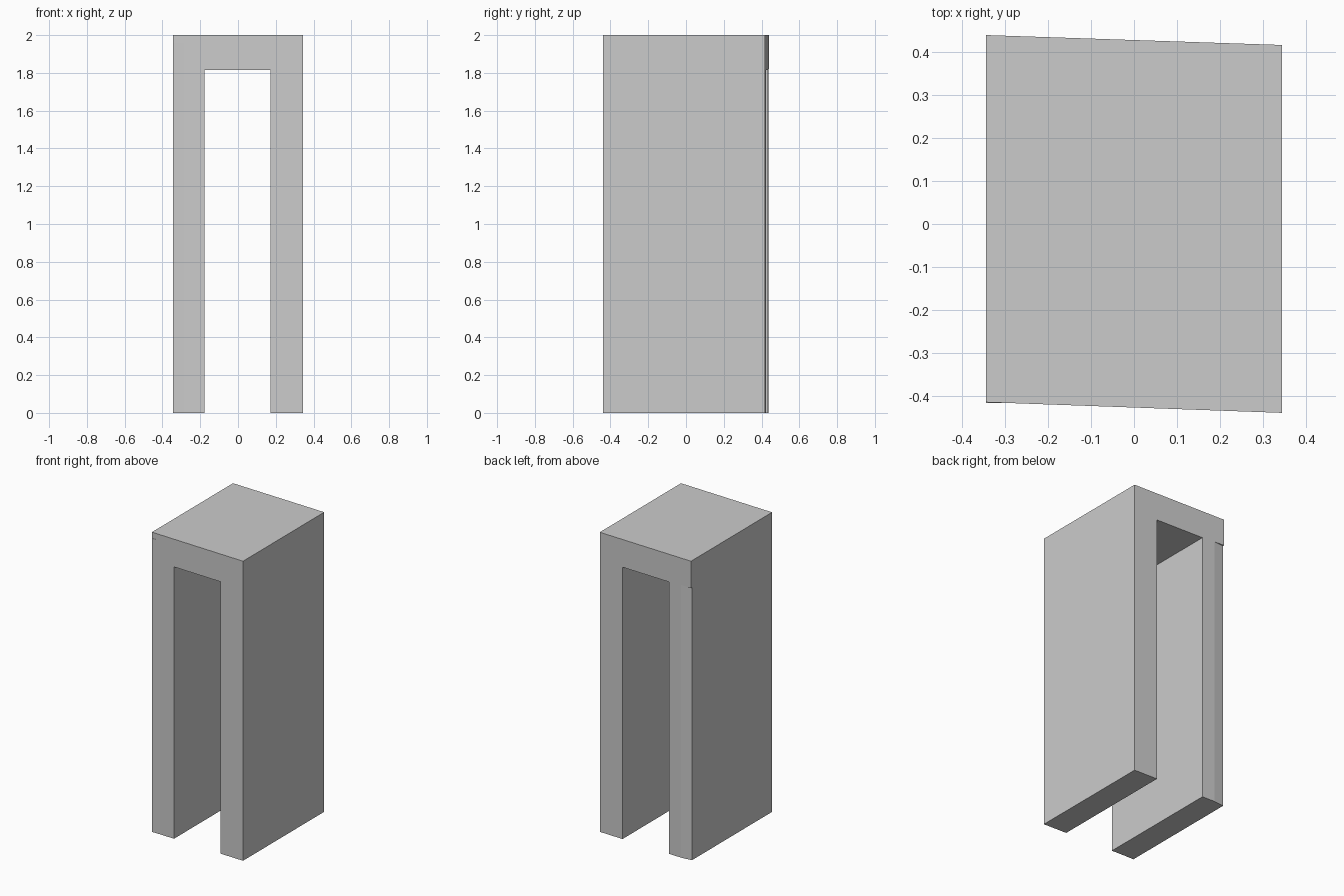
import bpy, bmesh

if "Cube" in bpy.data.objects:
    bpy.data.objects.remove(bpy.data.objects["Cube"])

W, H = 0.345, 2.0


def front_y(x):
    return -0.4275 - 0.036 * x


def back_y(x):
    return 0.4285 - 0.0335 * x


def prism(name, loop_a, loop_b):
    """Closed solid bridging two matching point loops."""
    bm = bmesh.new()
    a = [bm.verts.new(p) for p in loop_a]
    b = [bm.verts.new(p) for p in loop_b]
    n = len(a)
    bm.faces.new(a)
    bm.faces.new(b[::-1])
    for i in range(n):
        j = (i + 1) % n
        bm.faces.new((a[i], b[i], b[j], a[j]))
    bmesh.ops.recalc_face_normals(bm, faces=bm.faces)
    me = bpy.data.meshes.new(name)
    bm.to_mesh(me)
    bm.free()
    ob = bpy.data.objects.new(name, me)
    bpy.context.collection.objects.link(ob)
    return ob


def slab(name, plan, z0, z1):
    return prism(name, [(x, y, z0) for x, y in plan], [(x, y, z1) for x, y in plan])


# Portal: upside-down U profile, front and back faces slightly skewed
profile = [(-W, 0), (-0.178, 0), (-0.178, 1.815), (0.173, 1.815),
           (0.173, 0), (W, 0), (W, H), (-W, H)]
portal = prism("portal_frame",
               [(x, front_y(x), z) for x, z in profile],
               [(x, back_y(x), z) for x, z in profile])

# Shallow bevel cut on the back outer corner of the left leg
bx = -0.27
cutter = slab("leg_back_cutter",
              [(bx, back_y(bx)), (-W - 0.02, 0.428), (-W - 0.02, 0.5), (bx, 0.5)],
              -0.1, 1.82)
cutter.hide_render = True
cutter.hide_viewport = True
mod = portal.modifiers.new("leg_back_cut", 'BOOLEAN')
mod.operation = 'DIFFERENCE'
mod.solver = 'EXACT'
mod.object = cutter

# Thin sliver standing proud on the front outer corner of the left leg
fx = -0.285
slab("left_leg_front_edge",
     [(fx, front_y(fx)), (-W, front_y(-W)), (-W, front_y(-W) - 0.002)],
     0, 1.96)
